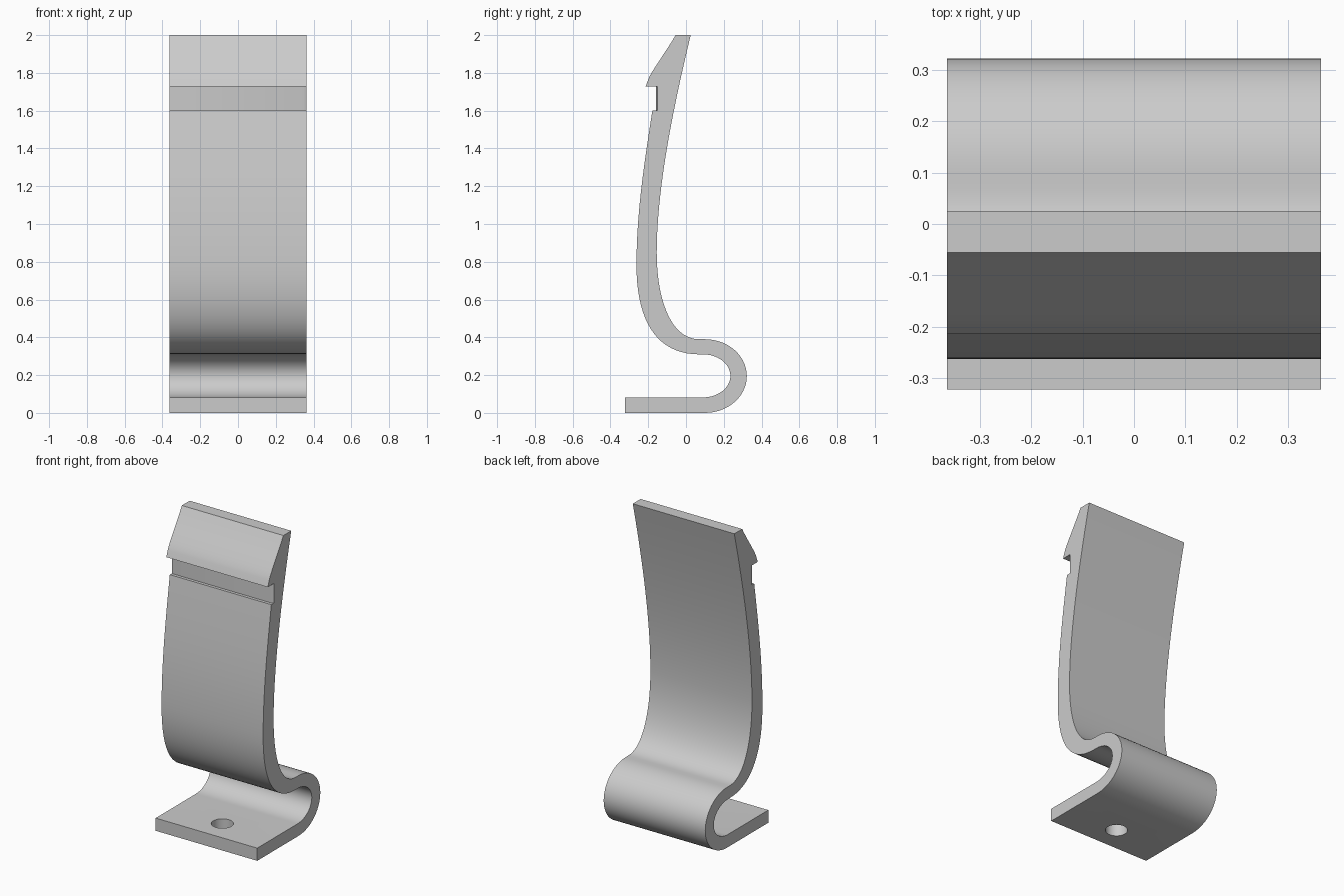
import bpy, bmesh, math
from mathutils import Vector
from mathutils.geometry import interpolate_bezier

cube = bpy.data.objects.get("Cube")
if cube:
    bpy.data.objects.remove(cube, do_unlink=True)

HALF = 0.363   # half width of the strip

grey = bpy.data.materials.new("plain grey")
grey.use_nodes = True
colour = (0.6, 0.6, 0.6, 1)
grey.diffuse_color = colour
grey.node_tree.nodes["Principled BSDF"].inputs["Base Color"].default_value = colour


def curve(a, ha, hb, b, n=20):
    """Bezier points in (y, z)."""
    pts = interpolate_bezier(*[Vector((p[0], p[1], 0)) for p in (a, ha, hb, b)], n)
    return [(p.x, p.y) for p in pts]


def arc(cy, cz, ry, rz, sign):
    """Half ellipse bulging to the back; sign 1 goes upward."""
    return [(cy + ry * math.cos(t), cz + rz * math.sin(t))
            for t in (sign * math.pi * (i / 28 - 0.5) for i in range(29))]


def prism(name, profile, half):
    """Extrude a (y, z) outline across x."""
    bm = bmesh.new()
    face = bm.faces.new([bm.verts.new((-half, y, z)) for y, z in profile])
    grown = bmesh.ops.extrude_face_region(bm, geom=[face])
    verts = [v for v in grown["geom"] if isinstance(v, bmesh.types.BMVert)]
    bmesh.ops.translate(bm, verts=verts, vec=(2 * half, 0, 0))
    bmesh.ops.remove_doubles(bm, verts=bm.verts[:], dist=0.0005)
    bmesh.ops.recalc_face_normals(bm, faces=bm.faces[:])
    mesh = bpy.data.meshes.new(name)
    bm.to_mesh(mesh)
    bm.free()
    obj = bpy.data.objects.new(name, mesh)
    bpy.context.collection.objects.link(obj)
    mesh.materials.append(grey)
    return obj


# Outline: foot, outer loop, back of the blade, hooked tip, front, inner loop
outline = [(-0.322, 0.0)]
outline += arc(0.1, 0.195, 0.222, 0.195, 1)
outline += curve((0.07, 0.39), (-0.08, 0.39), (-0.155, 0.6), (-0.155, 0.85))
outline += curve((-0.155, 0.85), (-0.155, 1.2), (-0.06, 1.65), (0.025, 2.0))
outline += curve((-0.055, 2.0), (-0.1, 1.92), (-0.19, 1.8), (-0.2, 1.765), 8)
outline += [(-0.214, 1.727), (-0.158, 1.727), (-0.158, 1.6)]
outline += curve((-0.178, 1.6), (-0.225, 1.3), (-0.262, 1.05), (-0.262, 0.78))
outline += curve((-0.262, 0.78), (-0.262, 0.48), (-0.15, 0.31), (0.07, 0.31))
outline += arc(0.09, 0.196, 0.145, 0.114, -1)[::1]
outline += [(-0.322, 0.082)]
clip = prism("spring_clip", outline, HALF)

# Screw hole through the foot
bpy.ops.mesh.primitive_cylinder_add(vertices=48, radius=0.065, depth=0.2,
                                    location=(0, -0.16, 0.04))
hole = bpy.context.object
hole.name = "hole_cutter"

# Sloped relief at the left end of the slot
relief = prism("relief_cutter", [(-0.3, 1.6), (-0.15, 1.6), (-0.15, 1.727), (-0.3, 1.727)], 0.02)
relief.location.x = HALF + 0.002
for v in relief.data.vertices:
    if v.co.y > -0.2:
        v.co.y = -0.143 if v.co.x > 0 else -0.158

for cutter in (hole, relief):
    mod = clip.modifiers.new(cutter.name, "BOOLEAN")
    mod.operation = "DIFFERENCE"
    mod.solver = "EXACT"
    mod.object = cutter
    bpy.context.view_layer.objects.active = clip
    bpy.ops.object.modifier_apply(modifier=mod.name)
    bpy.data.objects.remove(cutter, do_unlink=True)

bpy.ops.object.select_all(action="DESELECT")
clip.select_set(True)
bpy.context.view_layer.objects.active = clip
bpy.ops.object.shade_smooth_by_angle(angle=math.radians(30))
